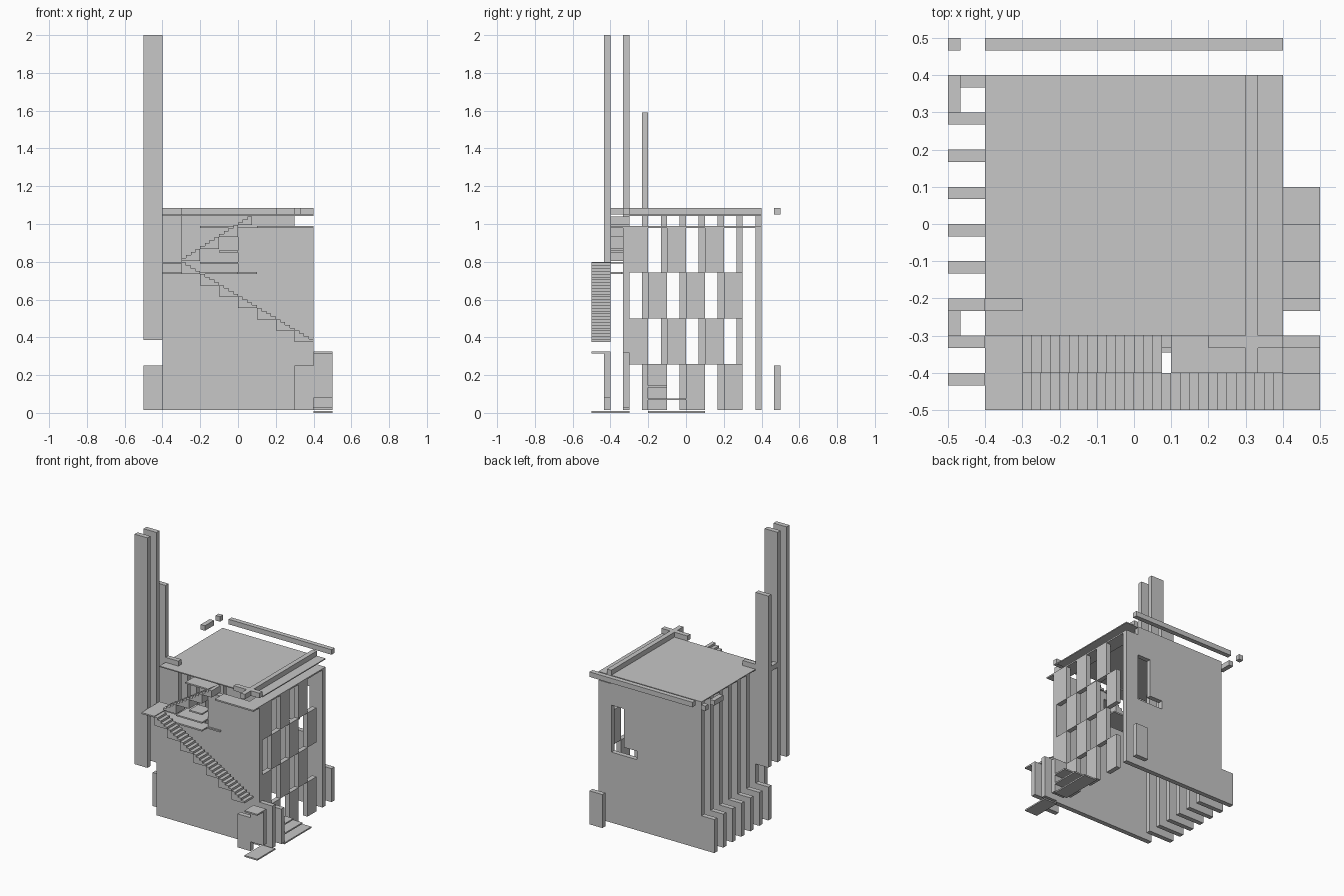
import bpy
import bmesh

cube = bpy.data.objects.get("Cube")
if cube:
    bpy.data.objects.remove(cube, do_unlink=True)

# Single plain concrete colour
grey = bpy.data.materials.new("concrete_grey")
grey.use_nodes = True
COLOUR = (0.57, 0.57, 0.57, 1)
grey.diffuse_color = COLOUR
grey.node_tree.nodes["Principled BSDF"].inputs["Base Color"].default_value = COLOUR

T = 0.0333   # panel thickness
P = 0.01     # plate thickness
BASE = 0.015
EAVE = 0.985
ROOF = 1.045


def boxes(name, spans):
    """One object from boxes given as (x0, x1, y0, y1, z0, z1)."""
    bm = bmesh.new()
    for x0, x1, y0, y1, z0, z1 in spans:
        made = bmesh.ops.create_cube(bm, size=1)["verts"]
        for v in made:
            v.co.x = x1 if v.co.x > 0 else x0
            v.co.y = y1 if v.co.y > 0 else y0
            v.co.z = z1 if v.co.z > 0 else z0
    mesh = bpy.data.meshes.new(name)
    bm.to_mesh(mesh)
    bm.free()
    mesh.materials.append(grey)
    obj = bpy.data.objects.new(name, mesh)
    bpy.context.collection.objects.link(obj)
    return obj


# Roof and terrace plates
boxes("roof", [(-0.4, 0.4, -0.3, 0.4, ROOF - 0.002, ROOF + 0.005)])
boxes("upper_terrace", [(0.1, 0.4, -0.4, -0.3, EAVE - 0.005, EAVE + 0.005),
                        (0.3, 0.4, -0.3, 0.4, EAVE - 0.005, EAVE + 0.005)])

# Front wall, open above the stairwell
F0, F1 = -0.3 - T, -0.3
boxes("front_wall", [(-0.4, 0.4, F0, F1, BASE, 0.735),
                     (0, 0.4, F0, F1, 0.735, EAVE)])

# Back wall around an L-shaped window
B0, B1 = 0.4 - T, 0.4
boxes("back_wall", [
    (-0.4, 0.1, B0, B1, BASE, ROOF),
    (0.1, 0.3, B0, B1, BASE, 0.51),
    (0.1, 0.2, B0, B1, 0.57, ROOF),
    (0.2, 0.3, B0, B1, 0.84, ROOF),
    (0.3, 0.4, B0, B1, BASE, EAVE),
])

# Vertical fins along the open side
fin_ys = [-0.2 + 0.1 * i for i in range(6)]
boxes("side_fins", [(-0.4, -0.3, y - T, y, BASE, ROOF) for y in fin_ys])
boxes("low_buttresses", [(-0.5, -0.4, y - T, y, BASE, 0.25)
                         for y in fin_ys + [0.4]])

# Chequered screen on the opposite side
panels = []
row_height = (EAVE - BASE) / 4
for row in range(4):
    start = -0.2 if row % 2 == 0 else -0.3
    for i in range(3):
        y = start + 0.2 * i
        z = BASE + row_height * row
        panels.append((0.4 - T, 0.4, y, y + 0.1, z, z + row_height))
boxes("screen_panels", panels)

# Tall slabs at the front corner
boxes("tower_slabs", [(-0.5, -0.4, y - T, y, 0.385, top)
                      for y, top in ((-0.4, 2), (-0.3, 2), (-0.2, 1.59))])


def flight(name, x, direction, y, z, rise, count):
    """Stair in blocks of four steps sharing one underside."""
    spans = []
    for i in range(count):
        a = x + direction * 0.025 * i
        b = a + direction * 0.025
        under = z + rise * (i // 4 * 4)
        spans.append((min(a, b), max(a, b), y, y + 0.1, under, z + rise * (i + 1)))
    return boxes(name, spans)


flight("lower_stair", 0.4, -1, -0.5, 0.375, 0.015, 28)
flight("upper_stair", -0.3, 1, -0.4, 0.805, 0.0157, 15)

# Landings and stairwell plates
boxes("stair_landing", [(-0.4, -0.3, -0.5, -0.3, 0.79, 0.8)])
boxes("stairwell_plates", [
    (-0.4, 0, -0.4, -0.3, 0.735, 0.745),
    (0, 0.1, -0.345, -0.3, 0.735, 0.745),
    (-0.2, 0, -0.4, -0.2, 0.79, 0.8),
    (-0.1, 0, -0.4, -0.3, 0.85, 0.86),
    (-0.2, 0, -0.3, -0.2, 0.98, 0.99),
])

# Roof beams and detached bars
Z0, Z1 = ROOF + 0.005, ROOF + 0.04
boxes("roof_beams", [
    (0.3, 0.3 + T, -0.4, 0.4, Z0, Z1),
    (0.2, 0.4, F0, F1, Z0, Z1),
    (-0.5, -0.3, -0.2 - T, -0.2, Z0, Z1),
    (-0.5, -0.5 + T, -0.3, -0.2 - T, Z0, Z1),
    (-0.5, -0.5 + T, 0.3, 0.4, Z0, Z1),
    (-0.5, -0.5 + T, 0.5 - T, 0.5, Z0, Z1),
    (-0.4, 0.4, 0.5 - T, 0.5, Z0, Z1),
])

# Free-standing back panel and entrance panels
boxes("back_panel", [(0.3, 0.4, 0.5 - T, 0.5, BASE, 0.25)])
boxes("entrance_panels", [
    (0.3, 0.4, -0.4 - T, -0.4, BASE, 0.25),
    (0.4, 0.5, -0.4 - T, -0.4, 0.08, 0.32),
    (0.4, 0.5, F0, F1, 0.025, 0.32),
    (0.4, 0.5, -0.2 - T, -0.2, BASE, 0.26),
])
boxes("entrance_plates", [
    (0.4, 0.5, -0.5, -0.3, 0, P),
    (0.4, 0.5, -0.5, -0.4, 0.315, 0.325),
])

# Side entrance steps
boxes("side_steps", [(0.4, 0.5, -0.2, 0.1 - 0.1 * i, 0.067 * i, 0.067 * i + P)
                     for i in range(3)])
